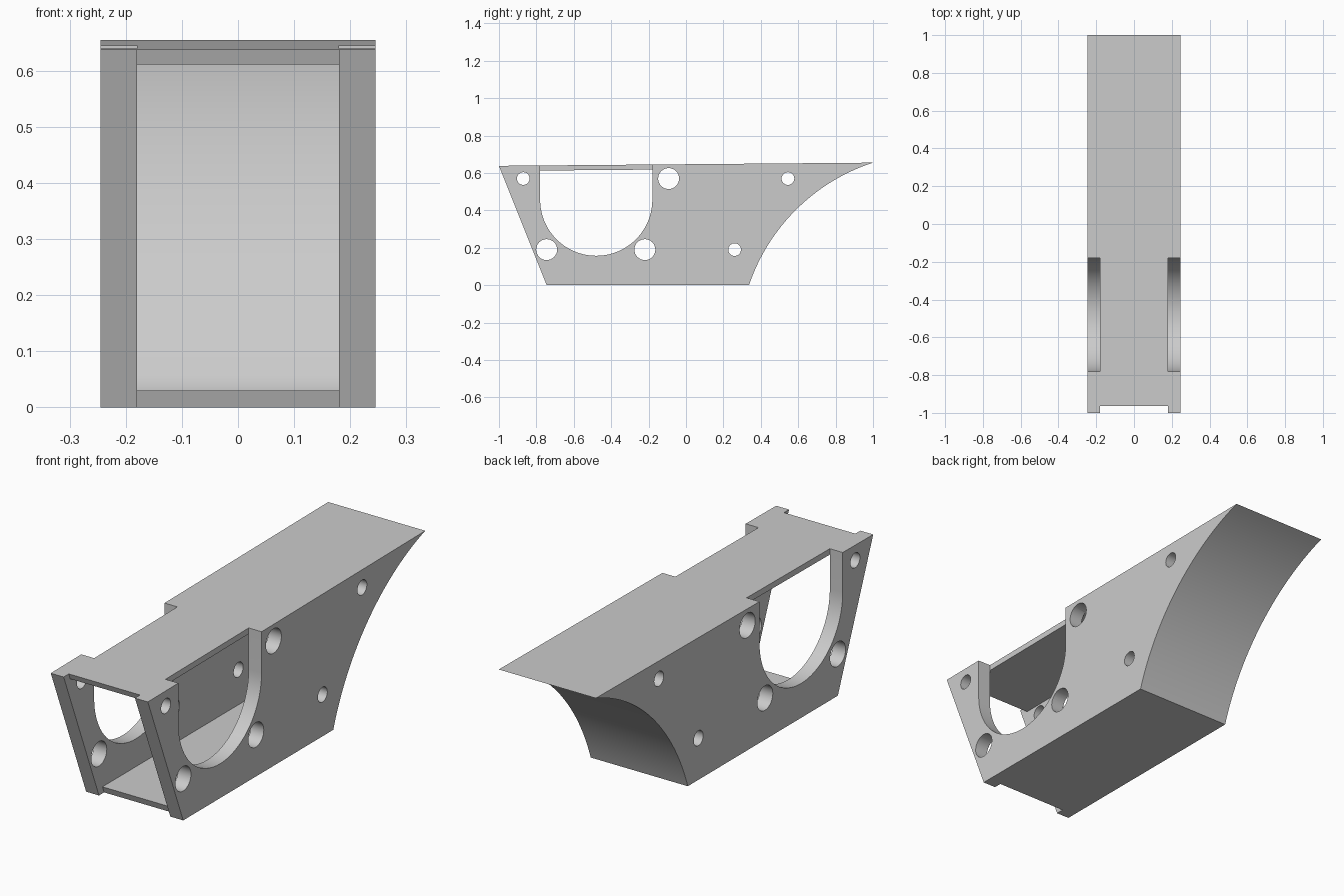
import bpy, bmesh
from math import cos, sin, pi, atan2, radians
from mathutils import Vector

cube = bpy.data.objects.get("Cube")
if cube:
    bpy.data.objects.remove(cube, do_unlink=True)

WIDTH, INNER = 0.245, 0.18      # half widths outside and inside the walls
PLATE = 0.03                    # thickness of floor and curved back
BIG, SMALL = 0.056, 0.034       # hole radii

grey = bpy.data.materials.new("plain_grey")
grey.use_nodes = True
colour = (0.6, 0.6, 0.6, 1)
grey.diffuse_color = colour
grey.node_tree.nodes["Principled BSDF"].inputs["Base Color"].default_value = colour


def prism(name, profile, x0, x1):
    """Extrude a (y, z) outline from x0 to x1."""
    bm = bmesh.new()
    face = bm.faces.new([bm.verts.new((x0, y, z)) for y, z in profile])
    out = bmesh.ops.extrude_face_region(bm, geom=[face])
    moved = [v for v in out["geom"] if isinstance(v, bmesh.types.BMVert)]
    bmesh.ops.translate(bm, verts=moved, vec=(x1 - x0, 0, 0))
    bmesh.ops.recalc_face_normals(bm, faces=bm.faces)
    mesh = bpy.data.meshes.new(name)
    bm.to_mesh(mesh)
    bm.free()
    mesh.materials.append(grey)
    obj = bpy.data.objects.new(name, mesh)
    bpy.context.collection.objects.link(obj)
    return obj


def arc(cy, cz, r, a0, a1, n):
    steps = [a0 + (a1 - a0) * i / n for i in range(n + 1)]
    return [(cy + r * cos(a), cz + r * sin(a)) for a in steps]


def top(y):
    return 0.6465 + 0.0085 * y


def front(z):
    return -0.745 - 0.4 * z


# Circle of the concave back, through the floor's end and the rear tip
low, tip = Vector((0.337, 0)), Vector((1, top(1)))
radius = 1.04
chord = tip - low
across = Vector((chord.y, -chord.x)).normalized()
centre = (low + tip) / 2 + across * (radius ** 2 - chord.length_squared / 4) ** 0.5
a_low = atan2(low.y - centre.y, low.x - centre.x) % (2 * pi)
a_tip = atan2(tip.y - centre.y, tip.x - centre.x) % (2 * pi)

# Solid body
body = prism("hollow_body", [(-1, top(-1)), (front(0), 0)]
             + arc(*centre, radius, a_low, a_tip, 40), -WIDTH, WIDTH)

# Cavity, open at the front, with a parallel curved back
inner = [p for p in arc(*centre, radius + PLATE, a_low + 0.2, a_tip - 0.2, 80)
         if PLATE + 0.002 < p[1] < top(p[0]) - PLATE]
cavity = [(-1.3, top(-1.3) - 0.027), (-1.3, PLATE), (inner[0][0], PLATE)] + inner
cavity.append((inner[-1][0] + 0.01, top(inner[-1][0]) - 0.027))
cutters = [prism("cavity_cutter", cavity, -INNER, INNER)]

# Floor and roof stop a little behind the wall edges
strip = [(-1.4, -0.1), (front(-0.1) + 0.037, -0.1),
         (front(0.8) + 0.037, 0.8), (-1.4, 0.8)]
cutters.append(prism("front_recess_cutter", strip, -INNER, INNER))

# U-shaped window in each side wall, open at the top
window = [(-0.78, 0.8)] + arc(-0.48, 0.457, 0.3, pi, 2 * pi, 40) + [(-0.18, 0.8)]
for side in (-1, 1):
    cutters.append(prism("window_cutter", window, side * INNER, side * 0.4))

# Round holes through both walls
holes = [(-0.745, 0.19, BIG), (-0.22, 0.19, BIG), (-0.093, 0.57, BIG),
         (-0.87, 0.57, SMALL), (0.545, 0.57, SMALL), (0.26, 0.19, SMALL)]
for y, z, r in holes:
    cutters.append(prism("hole_cutter", arc(y, z, r, 0, 2 * pi, 32)[:-1], -0.4, 0.4))

# Cut, then discard the cutters
bpy.ops.object.select_all(action="DESELECT")
body.select_set(True)
bpy.context.view_layer.objects.active = body
for cutter in cutters:
    cutter.hide_render = True
    mod = body.modifiers.new("cut", "BOOLEAN")
    mod.operation, mod.solver, mod.object = "DIFFERENCE", "EXACT", cutter
    bpy.ops.object.modifier_apply(modifier=mod.name)
    bpy.data.objects.remove(cutter, do_unlink=True)
bpy.ops.object.shade_smooth_by_angle(angle=radians(30))
